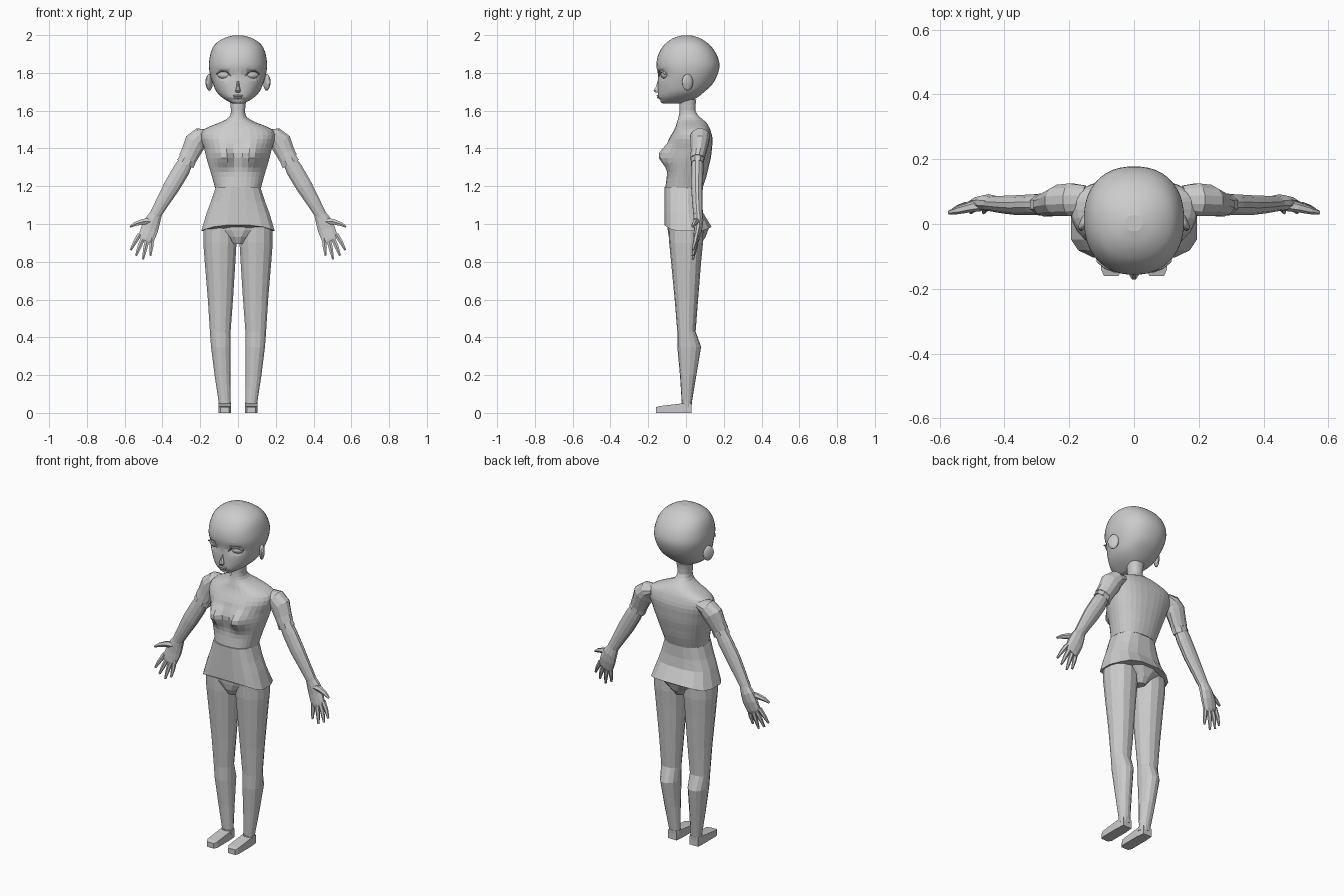
import bpy, bmesh, math
from mathutils import Vector, Matrix


def finish(name, bm, mirror=False, smooth=None):
    bmesh.ops.recalc_face_normals(bm, faces=bm.faces)
    me = bpy.data.meshes.new(name)
    bm.to_mesh(me)
    bm.free()
    ob = bpy.data.objects.new(name, me)
    bpy.context.collection.objects.link(ob)
    if mirror:
        ob.modifiers.new("Mirror", 'MIRROR')
    if smooth:
        bpy.context.view_layer.objects.active = ob
        ob.select_set(True)
        bpy.ops.object.shade_smooth_by_angle(angle=math.radians(smooth))
        ob.select_set(False)
    return ob


def skin(bm, rings):
    rows = [[bm.verts.new(p) for p in r] for r in rings]
    n = len(rows[0])
    for a, b in zip(rows, rows[1:]):
        for i in range(n):
            j = (i + 1) % n
            bm.faces.new((a[i], a[j], b[j], b[i]))
    bm.faces.new(rows[0])
    bm.faces.new(rows[-1])


def refine(keys, steps):
    # Catmull-Rom subdivision of profile rows
    out = []
    for i in range(len(keys) - 1):
        k = [keys[max(0, min(len(keys) - 1, i + d))] for d in (-1, 0, 1, 2)]
        for s in range(steps):
            t = s / steps
            out.append([0.5 * (2*b + (c-a)*t + (2*a-5*b+4*c-d)*t*t + (3*b-a-3*c+d)*t**3)
                        for a, b, c, d in zip(*k)])
    return out + [keys[-1]]


def loft(name, keys, n, power=2.0, steps=1, cx=0, warp=None, mirror=False, smooth=None):
    # keys: z, half width, front y, widest y, back y, [centre x offset]
    rings = []
    for k in refine(keys, steps):
        z, hw, yf, ym, yb = k[:5]
        x0 = k[5] if len(k) > 5 else cx
        ring = []
        for i in range(n):
            t = 2 * math.pi * (i + 0.5) / n
            c, s = math.cos(t), math.sin(t)
            x = x0 + hw * math.copysign(abs(c) ** (2 / power), c)
            s = math.copysign(abs(s) ** (2 / power), s)
            p = Vector((x, ym + s * ((yb - ym) if s > 0 else (ym - yf)), z))
            ring.append(warp(p) if warp else p)
        rings.append(ring)
    bm = bmesh.new()
    skin(bm, rings)
    return finish(name, bm, mirror, smooth)


def tube(name, pts, n):
    # pts: x, y, z, half width across, half depth in y; mirrored limb
    rings = []
    for i, (x, y, z, a, b) in enumerate(pts):
        p, q = pts[max(0, i - 1)], pts[min(len(pts) - 1, i + 1)]
        side = Vector((p[2] - q[2], 0, q[0] - p[0])).normalized()
        rings.append([Vector((x, y, z)) + side * a * math.cos(t) + Vector((0, b * math.sin(t), 0))
                      for t in (2 * math.pi * (k + 0.5) / n for k in range(n))])
    bm = bmesh.new()
    skin(bm, rings)
    return finish(name, bm, True)


def blob(name, loc, size, turn=0, mirror=True, seg=16):
    bm = bmesh.new()
    m = Matrix.Translation(loc) @ Matrix.Rotation(turn, 4, 'Z') @ Matrix.Diagonal((*size, 1))
    bmesh.ops.create_uvsphere(bm, u_segments=seg, v_segments=seg // 2 + 2, radius=1, matrix=m)
    return finish(name, bm, mirror, 40)


def gauss(u, v):
    return math.exp(-(u * u + v * v))


# Head with eye sockets
def face(p):
    if p.y < 0:
        p.y += 0.016 * gauss((abs(p.x) - 0.075) / 0.04, (p.z - 1.79) / 0.024)
        p.y += 0.006 * gauss(p.x / 0.05, (p.z - 1.657) / 0.008)
    return p


loft("head", [
    (1.637, .028, -.122, -.08, -.02), (1.648, .05, -.137, -.07, .02),
    (1.67, .085, -.147, -.04, .06), (1.70, .114, -.149, -.01, .098),
    (1.74, .132, -.149, .0, .14), (1.79, .148, -.15, .01, .167),
    (1.84, .155, -.157, .015, .178), (1.89, .149, -.15, .015, .166),
    (1.93, .136, -.13, .012, .142), (1.96, .113, -.104, .01, .112),
    (1.985, .072, -.065, .006, .072), (1.998, .026, -.022, .003, .028)],
    40, 2.25, 3, warp=face, smooth=12)

# Facial features
loft("nose", [(1.765, .006, -.149, -.14, -.12), (1.73, .009, -.159, -.145, -.12),
              (1.706, .015, -.173, -.15, -.12), (1.695, .012, -.163, -.145, -.12)], 8)
blob("eye", (.075, -.114, 1.79), (.036, .018, .021), .3)
tube("upper_eyelid", [(.038, -.142, 1.783, .003, .006), (.06, -.143, 1.808, .005, .007),
                      (.09, -.132, 1.81, .005, .007), (.115, -.112, 1.793, .003, .006)], 6)
blob("upper_lip", (0, -.143, 1.679), (.028, .012, .006), 0, False)
blob("lower_lip", (0, -.142, 1.669), (.022, .012, .006), 0, False)
blob("ear", (.152, .008, 1.75), (.014, .032, .044), .45)
blob("ear_inner", (.162, -.002, 1.752), (.008, .018, .028), .45)


# Neck, shoulders and chest as one lofted body
def chest(p):
    if p.y < .02:
        p.y -= 0.066 * gauss((abs(p.x) - .07) / .052, (p.z - 1.36) / .055)
    return p


loft("upper_body", [
    (1.19, .122, -.11, -.01, .088), (1.25, .138, -.102, 0, .108),
    (1.30, .153, -.095, .01, .12), (1.35, .168, -.088, .02, .132),
    (1.40, .180, -.09, .035, .138), (1.45, .196, -.088, .05, .141),
    (1.49, .192, -.068, .06, .132), (1.515, .155, -.056, .06, .122),
    (1.54, .09, -.048, .045, .105), (1.565, .048, -.04, .022, .075),
    (1.60, .037, -.034, .008, .05), (1.66, .045, -.035, .01, .055)],
    32, 2.3, 2, warp=chest)


# Flared hip skirt, hem dropping at the sides
def hem(p):
    if p.z < 1.02:
        p.z -= .035 * (abs(p.x) / .2) ** 3
        if p.y > .06:
            p.z -= .01
    return p


loft("hip_skirt", [
    (1.195, .12, -.115, -.02, .085), (1.12, .145, -.115, -.02, .085),
    (1.06, .168, -.115, -.02, .092), (.995, .197, -.115, -.02, .138)],
    16, 2.7, warp=hem)

# Briefs between the legs
loft("briefs", [
    (.995, .17, -.1, 0, .13), (.965, .125, -.098, 0, .118),
    (.93, .065, -.092, 0, .105), (.895, .035, -.075, 0, .08)], 16, 2.4)

# Legs
loft("leg", [
    (.05, .032, -.022, .005, .03, .07), (.20, .043, -.032, .005, .055, .082),
    (.35, .053, -.046, .005, .08, .091), (.43, .056, -.046, .002, .051, .094),
    (.60, .068, -.06, .002, .064, .093), (.80, .083, -.079, 0, .08, .095),
    (.90, .09, -.089, 0, .09, .096), (.985, .09, -.092, 0, .092, .096)],
    14, 2.2, mirror=True)

# Ankle band and wedge feet
loft("ankle", [(.03, .033, -.025, 0, .03, .069), (.055, .034, -.025, .003, .032, .07)],
     12, 2.5, mirror=True)
bm = bmesh.new()
for y, x0, x1, top in ((.028, .042, .098, .05), (-.022, .037, .102, .05),
                       (-.14, .037, .102, .036), (-.16, .048, .093, .03)):
    for x in (x0, x1):
        for z in (0, top):
            bm.verts.new((x, y, z))
bmesh.ops.convex_hull(bm, input=bm.verts)
finish("foot", bm, True)

# Short sleeves with a stepped cuff
tube("sleeve", [(.15, .075, 1.478, .025, .045), (.195, .075, 1.464, .05, .052),
                (.226, .073, 1.433, .06, .05), (.25, .066, 1.38, .052, .042),
                (.268, .06, 1.345, .05, .038)], 12)
tube("sleeve_cuff", [(.252, .062, 1.37, .047, .036), (.279, .06, 1.318, .052, .036)], 8)

# Forearms
tube("forearm", [(.262, .06, 1.355, .036, .032), (.30, .06, 1.285, .046, .033),
                 (.35, .058, 1.20, .045, .032), (.40, .06, 1.115, .037, .028),
                 (.44, .063, 1.045, .031, .024)], 12)

# Hands
tube("palm", [(.43, .064, 1.06, .031, .024), (.45, .066, 1.02, .042, .026),
              (.467, .064, .975, .048, .022), (.486, .056, .925, .046, .017),
              (.492, .053, .912, .04, .013)], 10)
fingers = {"index": ((.52, .945), (.545, .905), (.568, .862)),
           "middle": ((.5, .93), (.522, .88), (.54, .832)),
           "ring": ((.478, .925), (.492, .868), (.503, .813)),
           "little": ((.455, .93), (.459, .88), (.464, .832))}
for label, (a, b, c) in fingers.items():
    tube(label + "_finger", [(a[0], .056, a[1], .014, .013), (b[0], .048, b[1], .012, .011),
                             (c[0], .036, c[1], .006, .006)], 6)
tube("thumb", [(.45, .062, 1.015, .02, .02), (.505, .052, 1.012, .017, .016),
               (.545, .042, 1.0, .012, .012), (.572, .036, .985, .006, .006)], 6)
